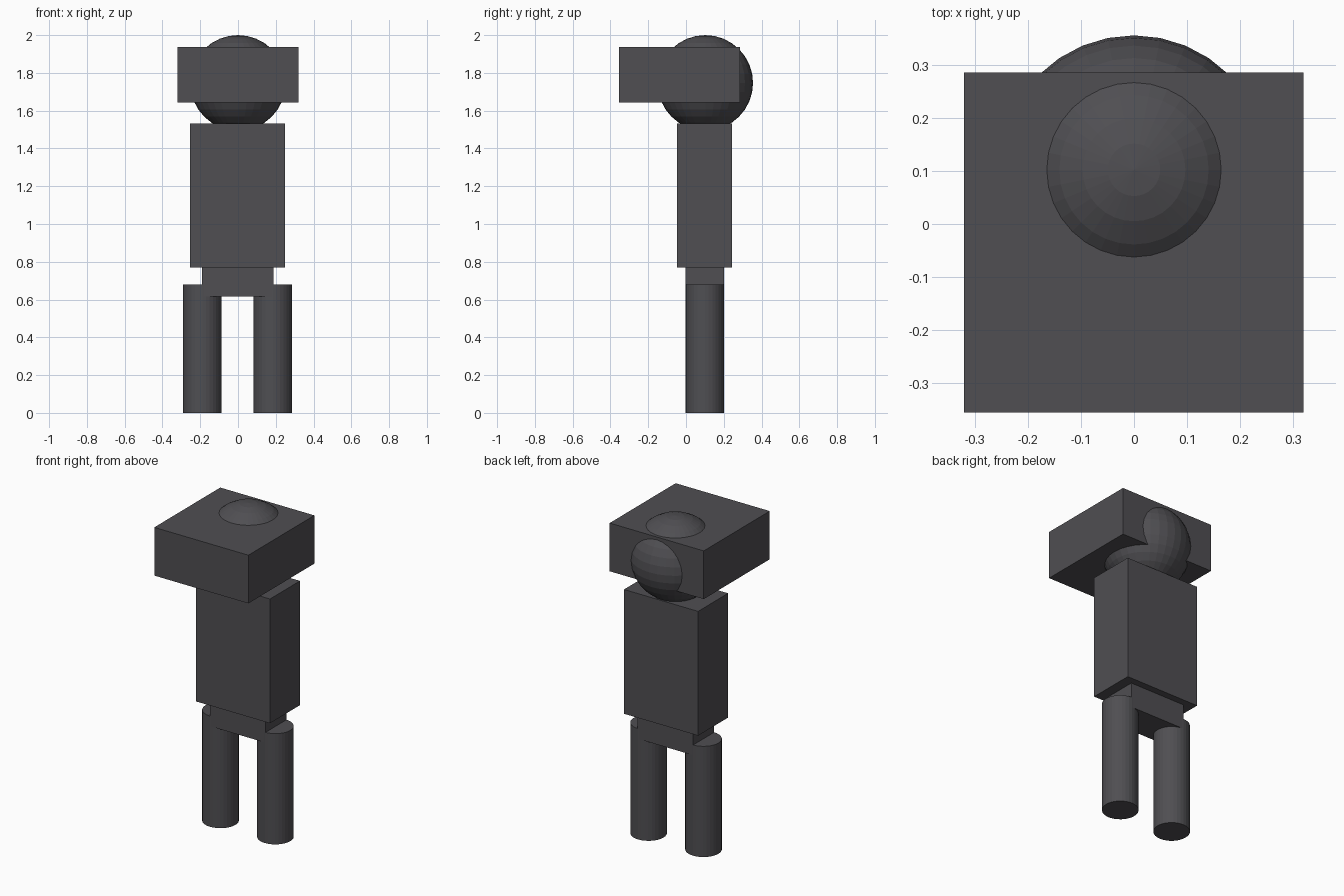
import bpy

if "Cube" in bpy.data.objects:
    bpy.data.objects.remove(bpy.data.objects["Cube"])

grey = bpy.data.materials.new("dark grey")
grey.diffuse_color = (0.079, 0.077, 0.085, 1)
grey.use_nodes = True
grey.node_tree.nodes["Principled BSDF"].inputs["Base Color"].default_value = grey.diffuse_color


def finish(name):
    ob = bpy.context.object
    ob.name = name
    ob.data.materials.append(grey)
    return ob


def box(name, x, y, z):
    """Box from (min, max) ranges on each axis."""
    r = (x, y, z)
    bpy.ops.mesh.primitive_cube_add(size=1, location=[(a + b) / 2 for a, b in r])
    ob = finish(name)
    ob.scale = [b - a for a, b in r]
    bpy.ops.object.transform_apply(location=False, rotation=False, scale=True)
    return ob


# Legs
for name, x in (("left_leg", -0.189), ("right_leg", 0.184)):
    bpy.ops.mesh.primitive_cylinder_add(vertices=32, radius=0.102, depth=0.68,
                                        location=(x, 0.1, 0.34))
    finish(name)

# Hips and torso
box("hips", (-0.19, 0.188), (-0.0015, 0.2015), (0.617, 0.775))
box("torso", (-0.253, 0.25), (-0.047, 0.244), (0.77, 1.533))

# Round head with a wide visor block around it
bpy.ops.mesh.primitive_uv_sphere_add(segments=32, ring_count=16, radius=0.253,
                                     location=(0, 0.102, 1.747))
finish("head")
box("visor", (-0.32, 0.319), (-0.355, 0.285), (1.642, 1.938))
